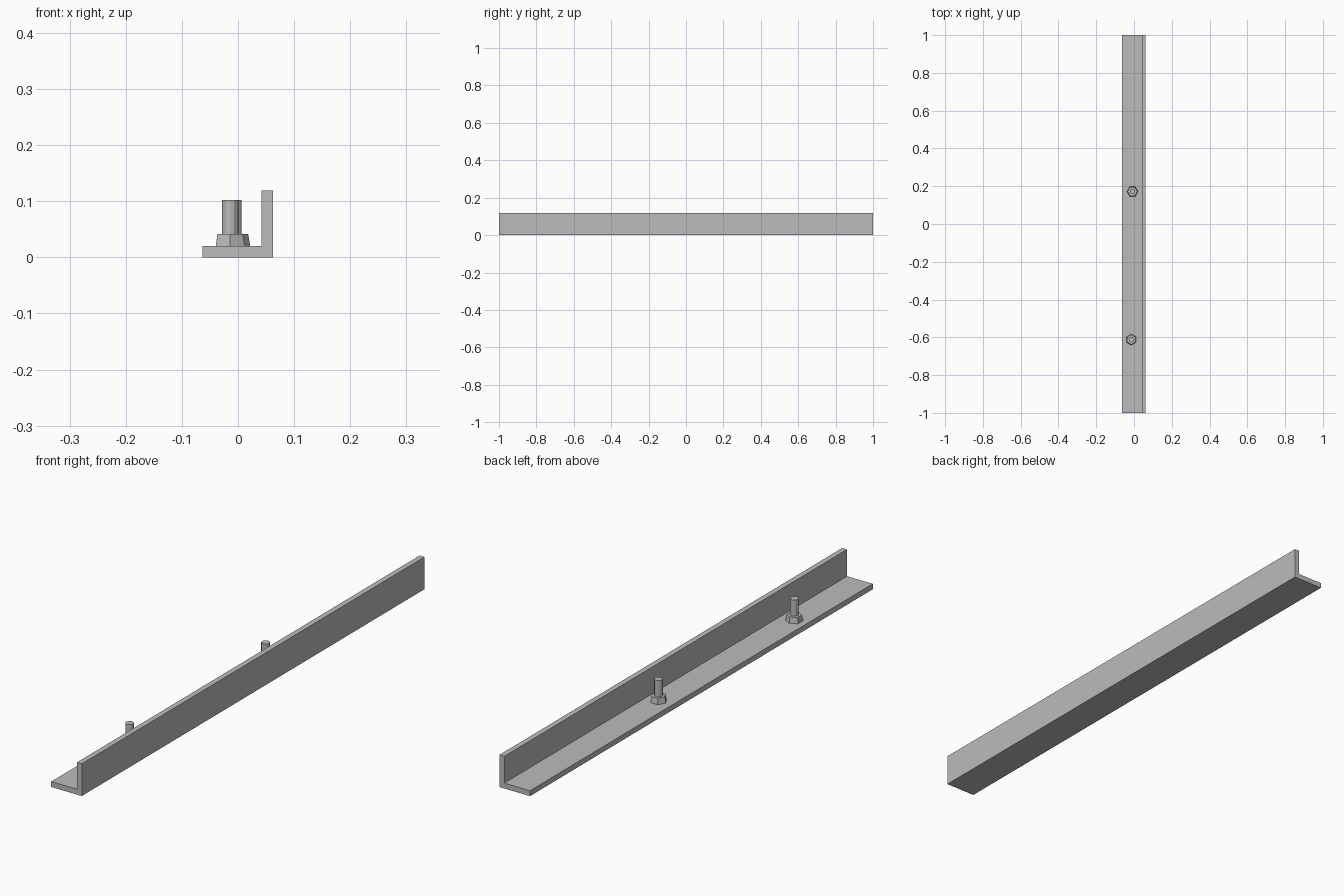
import bpy
import math

if "Cube" in bpy.data.objects:
    bpy.data.objects.remove(bpy.data.objects["Cube"], do_unlink=True)

# Single plain steel colour
steel = bpy.data.materials.new("grey_steel")
steel.use_nodes = True
GREY = (0.5, 0.5, 0.5, 1)
steel.diffuse_color = GREY
steel.node_tree.nodes["Principled BSDF"].inputs["Base Color"].default_value = GREY

LEFT, RIGHT = -0.063, 0.062
THICK, HEIGHT = 0.02, 0.119


def extrude_profile(name, profile, y0, y1):
    """Sweep a closed x-z outline (counter-clockwise from the front) along y."""
    n = len(profile)
    verts = [(x, y, z) for y in (y0, y1) for x, z in profile]
    faces = [tuple(range(n)), tuple(reversed(range(n, 2 * n)))]
    for i in range(n):
        j = (i + 1) % n
        faces.append((j, i, i + n, j + n))
    mesh = bpy.data.meshes.new(name)
    mesh.from_pydata(verts, [], faces)
    mesh.materials.append(steel)
    obj = bpy.data.objects.new(name, mesh)
    bpy.context.collection.objects.link(obj)
    return obj


def tapered_prism(name, sides, r_low, r_high, x, y, z0, z1, turn=0):
    """Upright cylinder or cone section standing between two heights."""
    bpy.ops.mesh.primitive_cone_add(
        vertices=sides, radius1=r_low, radius2=r_high, depth=z1 - z0,
        location=(x, y, (z0 + z1) / 2), rotation=(0, 0, math.radians(turn)))
    obj = bpy.context.object
    obj.name = name
    obj.data.materials.append(steel)
    return obj


# L-shaped angle bar: flat flange with an upright wall on the left side
extrude_profile("angle_bar", [
    (LEFT, 0), (RIGHT, 0), (RIGHT, HEIGHT), (RIGHT - THICK, HEIGHT),
    (RIGHT - THICK, THICK), (LEFT, THICK)], -1, 1)

# Two threaded studs, each with a tapered hexagonal nut
for label, x, y, turn in (("front", -0.014, -0.612, 0), ("rear", -0.008, 0.172, 30)):
    tapered_prism(label + "_nut", 6, 0.030, 0.026, x, y, THICK - 0.002, 0.042, turn)
    tapered_prism(label + "_stud", 12, 0.0145, 0.0145, x, y, THICK - 0.002, 0.102, turn)
